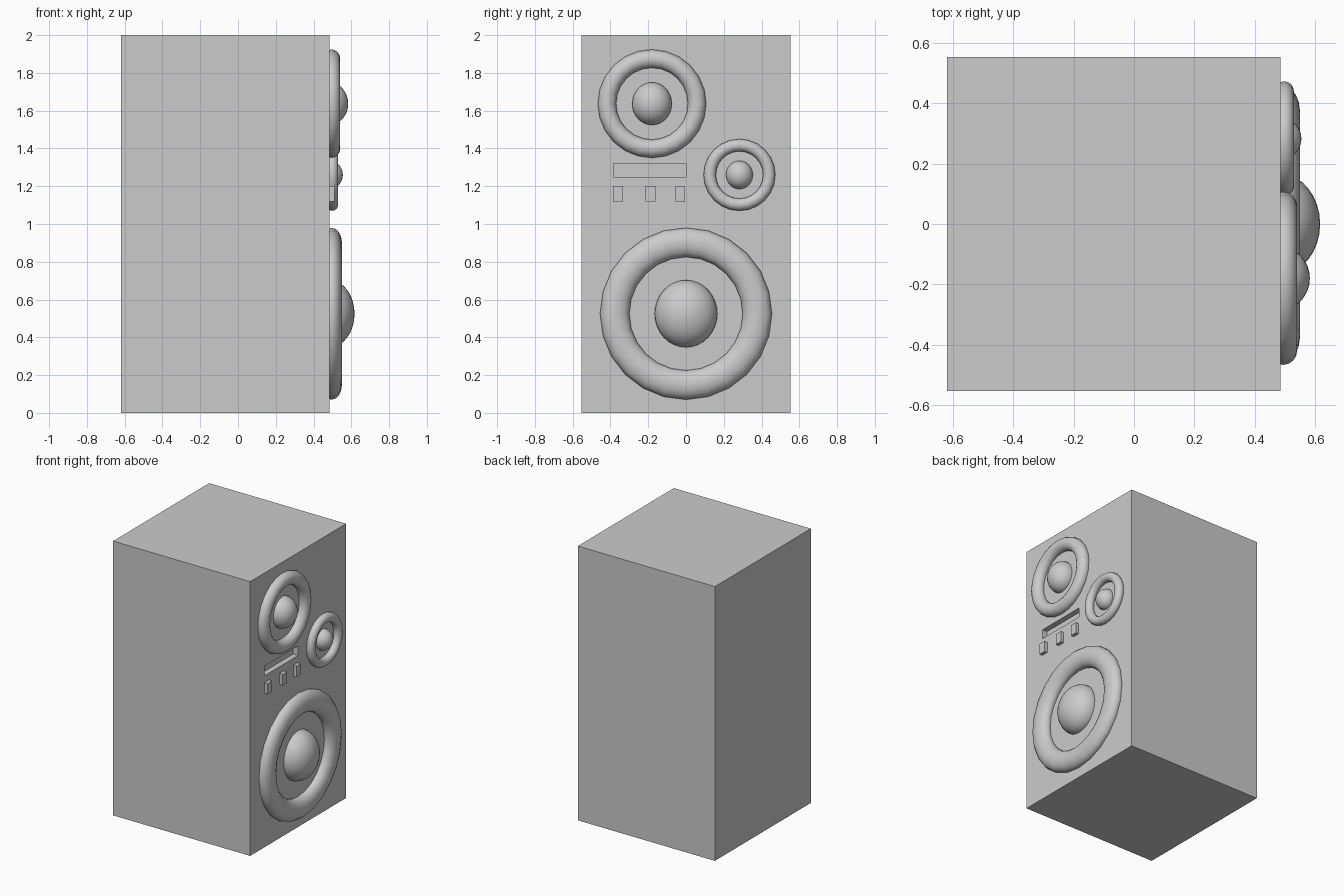
import bpy
from math import pi, radians

if "Cube" in bpy.data.objects:
    bpy.data.objects.remove(bpy.data.objects["Cube"])

FACE = 0.485  # x of the cabinet face carrying the speakers


def box(name, x, y, z):
    """Box from (min, max) ranges on each axis."""
    bpy.ops.mesh.primitive_cube_add(
        size=1, location=[(a + b) / 2 for a, b in (x, y, z)])
    ob = bpy.context.object
    ob.name = name
    ob.scale = [b - a for a, b in (x, y, z)]
    bpy.ops.object.transform_apply(location=False, rotation=False, scale=True)
    return ob


def smooth():
    bpy.ops.object.transform_apply(location=False, rotation=True, scale=True)
    bpy.ops.object.shade_smooth_by_angle(angle=radians(50))


def speaker(name, y, z, outer, inner, ring_x, ring_depth, dome):
    """Surround ring with a domed centre, both facing +x."""
    minor = (outer - inner) / 2
    bpy.ops.mesh.primitive_torus_add(
        major_radius=(outer + inner) / 2, minor_radius=minor,
        major_segments=24, minor_segments=16,
        location=(ring_x, y, z), rotation=(0, pi / 2, 0))
    ring = bpy.context.object
    ring.name = name + "_ring"
    ring.scale.z = ring_depth / minor
    smooth()

    bpy.ops.mesh.primitive_uv_sphere_add(
        radius=1, segments=32, ring_count=16, location=(FACE, y, z))
    cap = bpy.context.object
    cap.name = name + "_dome"
    cap.scale = dome
    smooth()


# Cabinet with a recessed port slot
cabinet = box("cabinet", (-0.62, FACE), (-0.553, 0.553), (0, 2))
cutter = box("slot_cutter", (FACE - 0.04, FACE + 0.1), (-0.385, 0), (1.25, 1.32))
cutter.hide_render = True
cut = cabinet.modifiers.new("slot", 'BOOLEAN')
cut.object = cutter
cut.operation = 'DIFFERENCE'
cut.solver = 'EXACT'
bpy.context.view_layer.objects.active = cabinet
bpy.ops.object.modifier_apply(modifier=cut.name)
bpy.data.objects.remove(cutter)

# Speakers
speaker("woofer", 0, 0.525, 0.455, 0.30, 0.495, 0.055, (0.132, 0.166, 0.178))
speaker("midrange", -0.18, 1.637, 0.287, 0.19, 0.495, 0.046, (0.098, 0.105, 0.113))
speaker("tweeter", 0.283, 1.26, 0.19, 0.125, 0.498, 0.032, (0.07, 0.071, 0.075))

# Buttons under the slot
for i, y in enumerate((-0.36, -0.188, -0.03)):
    box(f"button_{i + 1}", (FACE - 0.02, 0.51), (y - 0.026, y + 0.026), (1.12, 1.20))
